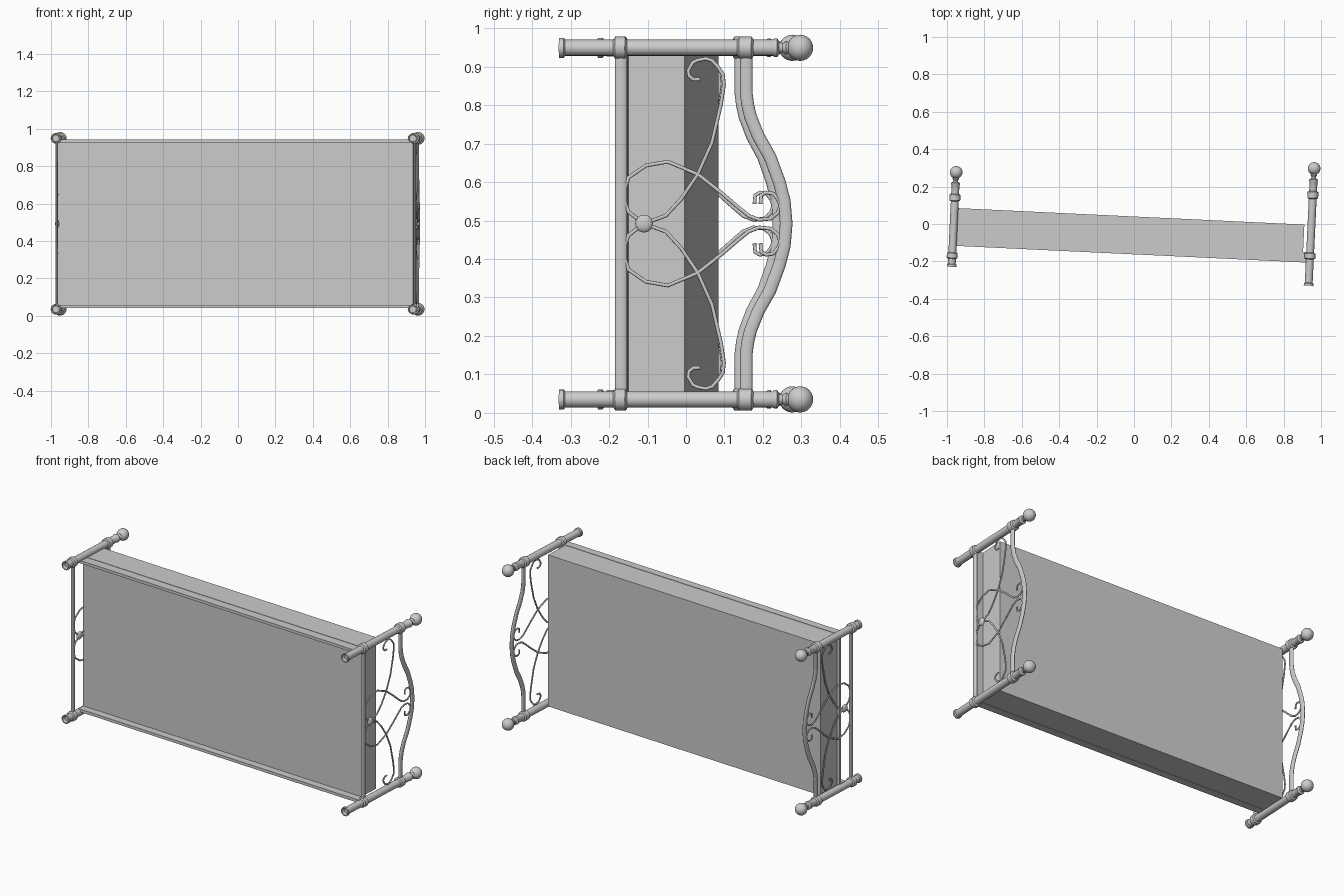
import bpy, bmesh, math
from mathutils import Matrix, Vector

cube = bpy.data.objects.get("Cube")
if cube:
    bpy.data.objects.remove(cube, do_unlink=True)

# The bed lies on its side: length along x, height along y, width along z
TILT = Matrix.Rotation(-0.0475, 4, 'Z')
MID = 0.492
POST_Z = (0.035, 0.949)
HEAD_X, FOOT_X = 0.948, -0.963


def add_mesh(name, bm, smooth=True):
    bmesh.ops.recalc_face_normals(bm, faces=bm.faces)
    mesh = bpy.data.meshes.new(name)
    bm.to_mesh(mesh)
    bm.free()
    obj = bpy.data.objects.new(name, mesh)
    bpy.context.collection.objects.link(obj)
    obj.matrix_world = TILT
    if smooth:
        bpy.ops.object.select_all(action='DESELECT')
        obj.select_set(True)
        bpy.context.view_layer.objects.active = obj
        bpy.ops.object.shade_smooth_by_angle(angle=math.radians(40))
    return obj


def box(name, low, high):
    low, high = Vector(low), Vector(high)
    bm = bmesh.new()
    bmesh.ops.create_cube(bm, size=1)
    bmesh.ops.scale(bm, vec=high - low, verts=bm.verts)
    bmesh.ops.translate(bm, vec=(low + high) / 2, verts=bm.verts)
    return add_mesh(name, bm, smooth=False)


def ball(name, centre, radius, flatten=1.0):
    bm = bmesh.new()
    bmesh.ops.create_uvsphere(bm, u_segments=20, v_segments=12, radius=radius)
    bmesh.ops.scale(bm, vec=(flatten, 1, 1), verts=bm.verts)
    bmesh.ops.translate(bm, vec=centre, verts=bm.verts)
    return add_mesh(name, bm)


def lathe(name, profile, x, z):
    bm = bmesh.new()
    verts = [bm.verts.new((r, y, 0)) for r, y in profile]
    edges = [bm.edges.new(pair) for pair in zip(verts, verts[1:])]
    bmesh.ops.spin(bm, geom=verts + edges, cent=(0, 0, 0), axis=(0, 1, 0),
                   angle=math.tau, steps=16)
    bmesh.ops.remove_doubles(bm, verts=bm.verts, dist=0.0002)
    bmesh.ops.translate(bm, vec=(x, 0, z), verts=bm.verts)
    return add_mesh(name, bm)


def tube(name, paths, radius, x, flatten):
    """Bar through (height, width) points, oval in section."""
    curve = bpy.data.curves.new(name, 'CURVE')
    curve.dimensions = '3D'
    curve.bevel_depth = radius
    curve.bevel_resolution = 2
    curve.use_fill_caps = True
    for path in paths:
        spline = curve.splines.new('POLY')
        spline.points.add(len(path) - 1)
        for point, (y, z) in zip(spline.points, path):
            point.co = (0, y, z, 1)
        spline.use_smooth = True
    obj = bpy.data.objects.new(name, curve)
    bpy.context.collection.objects.link(obj)
    obj.matrix_world = (TILT @ Matrix.Translation((x, 0, 0))
                        @ Matrix.Diagonal((flatten, 1, 1, 1)))
    return obj


def mirrored(path):
    return [(y, 2 * MID - z) for y, z in path]


# Turned post: hollow foot flange, then shaft with two collars and a neck
FLANGE = [(0, .02), (.018, .02), (.02, 0), (.026, 0), (.026, .012),
          (.021, .016)]
SHAFT = [(.021, -.148), (.029, -.143), (.029, -.117), (.021, -.112),
         (.021, .175), (.029, .18), (.029, .212), (.021, .217),
         (.021, .267), (.024, .271), (.024, .279), (.014, .284),
         (.012, .293), (.018, .302), (.014, .31), (0, .315)]

# Upper half of the arched rail and of the two scroll strands
ARCH = [(.198, .949), (.198, .83), (.202, .8), (.209, .77), (.229, .72),
        (.26, .665), (.284, .6), (.297, .55), (.302, MID)]
LONG_SCROLL = [(-.068, .492), (-.011, .513), (.028, .555), (.072, .62),
               (.109, .703), (.132, .802), (.14, .854), (.137, .88),
               (.125, .898), (.109, .916), (.093, .921), (.072, .917),
               (.059, .911), (.047, .89), (.049, .876), (.06, .867),
               (.078, .867)]
LOOP_SCROLL = [(-.068, .492), (-.108, .522), (-.121, .555), (-.121, .575),
               (-.108, .612), (-.063, .643), (-.006, .653), (.072, .62),
               (.132, .573), (.18, .532), (.205, .512), (.232, .502),
               (.262, .505), (.28, .52), (.287, .54), (.28, .556),
               (.268, .57), (.25, .573), (.237, .566), (.235, .543)]


def bed_end(label, x, floor, ratio, shift):
    def raised(path):
        return [(y * ratio + shift, z) for y, z in path]

    profile = [(r, floor + y) for r, y in FLANGE]
    profile += [(r, y * ratio + shift) for r, y in SHAFT]
    for side, z in zip(("right", "left"), POST_Z):
        lathe(f"{label}_post_{side}", profile, x, z)
        ball(f"{label}_finial_{side}", (x, .338 * ratio + shift, z), .034)
    rail_x = x + .003
    arch = raised(ARCH + mirrored(ARCH)[-2::-1])
    tube(f"{label}_arched_rail", [arch], .0165, rail_x, .5)
    lower = raised([(-.128, z) for z in POST_Z])
    tube(f"{label}_lower_rail", [lower], .016, rail_x, .45)
    strands = [LONG_SCROLL, LOOP_SCROLL]
    strands += [mirrored(path) for path in strands]
    tube(f"{label}_scrollwork", [raised(s) for s in strands], .005, rail_x, .8)
    ball(f"{label}_rosette", (rail_x, -.068 * ratio + shift, MID), .023, .5)


bed_end("headboard", HEAD_X, -.285, 1, .004)
bed_end("footboard", FOOT_X, -.275, .951, -.091)

# Mattress on a full-length base panel, with the two long side rails
box("mattress", (-.946, -.107, .042), (.91, .04, .943))
box("base_panel", (FOOT_X, -.119, .044), (HEAD_X, -.107, .941))
for side, z in (("right", .042), ("left", .926)):
    box(f"side_rail_{side}", (FOOT_X, -.162, z), (HEAD_X, -.117, z + .017))
